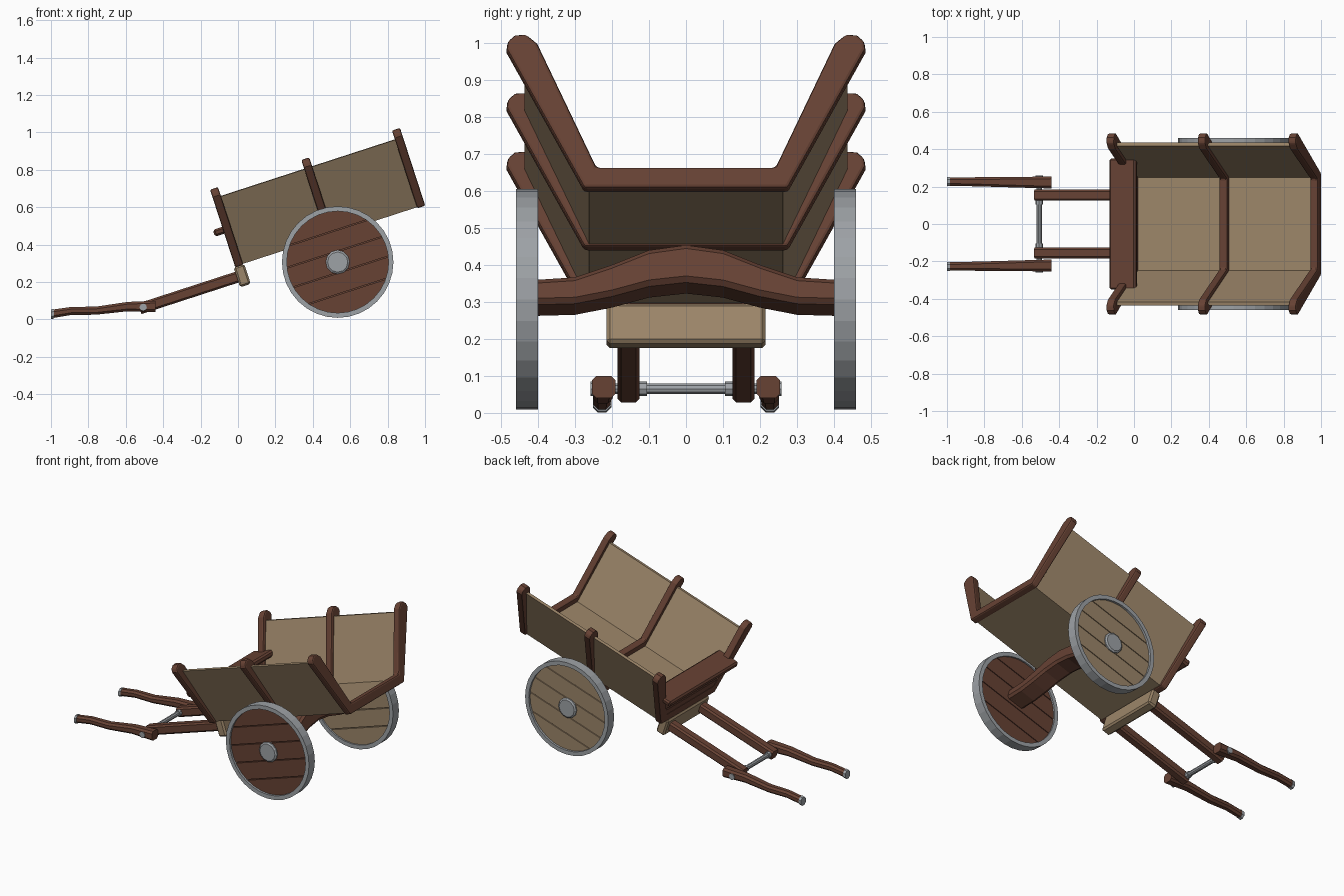
import bpy, bmesh, math
from mathutils import Matrix, Vector

if "Cube" in bpy.data.objects:
    bpy.data.objects.remove(bpy.data.objects["Cube"])

TILT = math.radians(18)


def material(name, rgb):
    m = bpy.data.materials.new(name)
    m.diffuse_color = (*rgb, 1)
    m.use_nodes = True
    m.node_tree.nodes["Principled BSDF"].inputs["Base Color"].default_value = m.diffuse_color
    return m


BROWN = material("dark brown wood", (0.135, 0.054, 0.034))
TAN = material("tan wood", (0.335, 0.238, 0.142))
GREY = material("grey metal", (0.34, 0.36, 0.38))


def tilted(x, z):
    """Frame of the tipped cart: local x along the bed, local z up its posts."""
    return Matrix.Translation((x, 0, z)) @ Matrix.Rotation(-TILT, 4, 'Y')


CART = tilted(0.007, 0.285)


def finish(name, bm, mat, matrix=None, bevel=0, segments=1):
    bmesh.ops.recalc_face_normals(bm, faces=bm.faces)
    me = bpy.data.meshes.new(name)
    bm.to_mesh(me)
    bm.free()
    me.materials.append(mat)
    ob = bpy.data.objects.new(name, me)
    bpy.context.collection.objects.link(ob)
    if matrix:
        ob.matrix_world = matrix
    if bevel:
        mod = ob.modifiers.new("Bevel", 'BEVEL')
        mod.width, mod.segments = bevel, segments
        mod.limit_method, mod.angle_limit = 'ANGLE', math.radians(40)
    return ob


def loft(name, rings, mat, matrix=None, bevel=0, segments=1):
    """Skin a row of equal-length rings and cap both ends."""
    bm = bmesh.new()
    vs = [[bm.verts.new(p) for p in r] for r in rings]
    n = len(vs[0])
    for a, b in zip(vs, vs[1:]):
        for i in range(n):
            j = (i + 1) % n
            bm.faces.new((a[i], a[j], b[j], b[i]))
    bm.faces.new(vs[0])
    bm.faces.new(vs[-1])
    return finish(name, bm, mat, matrix, bevel, segments)


def prism(name, outline, x0, x1, mat, bevel=0, segments=1):
    """Extrude a (y, z) outline along the cart bed."""
    return loft(name, [[(x, y, z) for y, z in outline] for x in (x0, x1)],
                mat, CART, bevel, segments)


def rounded_rect(w, h, c):
    """Rectangle with cut corners, eight points."""
    w, h = w / 2, h / 2
    return [(w - c, -h), (w, -h + c), (w, h - c), (w - c, h),
            (-w + c, h), (-w, h - c), (-w, -h + c), (-w + c, -h)]


def turned(name, profile, x, z, mat, sides, closed=False):
    """Lathe a (y, radius) profile about an axis along y."""
    bm = bmesh.new()
    rings = []
    for y, r in profile:
        rings.append([bm.verts.new((x + r * math.cos(a), y, z + r * math.sin(a)))
                      for a in (2 * math.pi * k / sides for k in range(sides))])
    pairs = list(zip(rings, rings[1:]))
    if closed:
        pairs.append((rings[-1], rings[0]))
    else:
        bm.faces.new(rings[0])
        bm.faces.new(rings[-1])
    for a, b in pairs:
        for i in range(sides):
            j = (i + 1) % sides
            bm.faces.new((a[i], a[j], b[j], b[i]))
    return finish(name, bm, mat)


def mirror_outline(half):
    return half + [(-y, z) for y, z in reversed(half)]


# Three U-shaped frames with rounded post tops
frame = mirror_outline([(0.275, 0), (0.485, 0.395), (0.482, 0.418), (0.462, 0.436),
                        (0.432, 0.438), (0.402, 0.412), (0.242, 0.06)])
# order the outline: right side upward, then inner edge, then left side
for label, u in (("front", 0), ("middle", 0.513), ("back", 1.023)):
    prism(label + "_frame", frame, u - 0.0225, u + 0.0225, BROWN, 0.009, 2)

# Floor and sloping side panels
prism("floor", [(-0.262, 0.006), (0.262, 0.006), (0.27, 0.024), (-0.27, 0.024)],
      -0.01, 1.03, TAN)
for s, side in ((-1, "near"), (1, "far")):
    prism(side + "_side_panel",
          [(s * 0.262, 0.006), (s * 0.436, 0.385), (s * 0.416, 0.388), (s * 0.242, 0.012)],
          -0.005, 1.028, TAN)

# Front slats and the plank resting on them
for i, (lo, hi) in enumerate(((0.02, 0.102), (0.108, 0.192))):
    a, b = 0.253 + 0.43 * lo, 0.253 + 0.43 * hi
    prism(f"front_slat_{i + 1}", [(-a, lo), (a, lo), (b, hi), (-b, hi)],
          -0.018, 0.018, BROWN, 0.004)
prism("front_plank", [(-0.345, 0.19), (0.345, 0.19), (0.352, 0.228), (-0.352, 0.228)],
      -0.075, 0.075, BROWN, 0.01)

# Block under the front edge
prism("front_block", [(-0.215, -0.109), (0.215, -0.109), (0.215, 0.004), (-0.215, 0.004)],
      -0.031, 0.029, TAN, 0.01)

# Arched axle beam
rings = []
for y, rise, h in ((-0.425, 0, 0.07), (-0.3, 0.006, 0.075), (-0.2, 0.034, 0.09),
                   (-0.1, 0.069, 0.103), (0, 0.082, 0.106), (0.1, 0.069, 0.103),
                   (0.2, 0.034, 0.09), (0.3, 0.006, 0.075), (0.425, 0, 0.07)):
    rings.append([(u, y, v + rise) for u, v in rounded_rect(0.125, h, 0.014)])
loft("axle_beam", rings, BROWN, tilted(0.54, 0.31))

# Wheels: metal rim, five planks, backing disc and hub
WX, WZ = 0.533, 0.307
for s, side, wood in ((-1, "near", BROWN), (1, "far", TAN)):
    turned(side + "_wheel_rim",
           [(s * 0.40, 0.298), (s * 0.46, 0.298), (s * 0.46, 0.272), (s * 0.40, 0.272)],
           WX, WZ, GREY, 32, True)
    turned(side + "_wheel_backing", [(s * 0.42, 0.273), (s * 0.435, 0.273)],
           WX, WZ, wood, 32)
    planks = bmesh.new()
    for k in range(-2, 3):
        part = bmesh.new()
        bmesh.ops.create_cone(part, cap_ends=True, segments=32, radius1=0.274,
                              radius2=0.274, depth=0.036,
                              matrix=Matrix.Rotation(math.pi / 2, 4, 'X'))
        for d in (-1, 1):
            cut = bmesh.ops.bisect_plane(
                part, geom=part.verts[:] + part.edges[:] + part.faces[:],
                plane_co=(0, 0, k * 0.11 + d * 0.0525), plane_no=(0, 0, d),
                clear_outer=True)
            edges = [e for e in cut["geom_cut"] if isinstance(e, bmesh.types.BMEdge)]
            if edges:
                bmesh.ops.edgeloop_fill(part, edges=edges)
        tmp = bpy.data.meshes.new("tmp")
        part.to_mesh(tmp)
        part.free()
        planks.from_mesh(tmp)
        bpy.data.meshes.remove(tmp)
    finish(side + "_wheel_planks", planks, wood,
           Matrix.Translation((WX, s * 0.428, WZ)) @ Matrix.Rotation(-TILT, 4, 'Y'))
    turned(side + "_wheel_hub",
           [(s * 0.43, 0.064), (s * 0.453, 0.064), (s * 0.46, 0.054)], WX, WZ, GREY, 12)

# Inner poles, hinged outer handles with metal tips
for s, side in ((-1, "near"), (1, "far")):
    loft(side + "_pole",
         [[(u, s * 0.155 + y, -0.052 + v) for y, v in rounded_rect(0.06, 0.06, 0.01)]
          for u in (-0.577, 0.0)], BROWN, CART)
    path = ((-0.44, 0.222, 0.070, 0.064, 0.060), (-0.59, 0.223, 0.069, 0.058, 0.050),
            (-0.76, 0.225, 0.047, 0.052, 0.043), (-0.89, 0.226, 0.046, 0.047, 0.043),
            (-0.987, 0.227, 0.031, 0.045, 0.045))
    loft(side + "_handle",
         [[(x, s * yc + y, zc + z) for y, z in rounded_rect(w, h, 0.012)]
          for x, yc, zc, w, h in path], BROWN)
    loft(side + "_handle_tip",
         [[(x, s * 0.227 + y, z0 + z) for y, z in rounded_rect(0.05, 0.052, 0.014)]
          for x, z0 in ((-1.0, 0.027), (-0.984, 0.031))], GREY)
    # Collar and bolt head on the hinge rod
    turned(side + "_rod_collar", [(s * 0.105, 0.02), (s * 0.128, 0.02)],
           -0.507, 0.065, GREY, 8)
    turned(side + "_rod_bolt", [(s * 0.24, 0.02), (s * 0.258, 0.02)],
           -0.507, 0.065, GREY, 8)

# Hinge rod
turned("hinge_rod", [(-0.245, 0.015), (0.245, 0.015)], -0.507, 0.065, GREY, 10)
